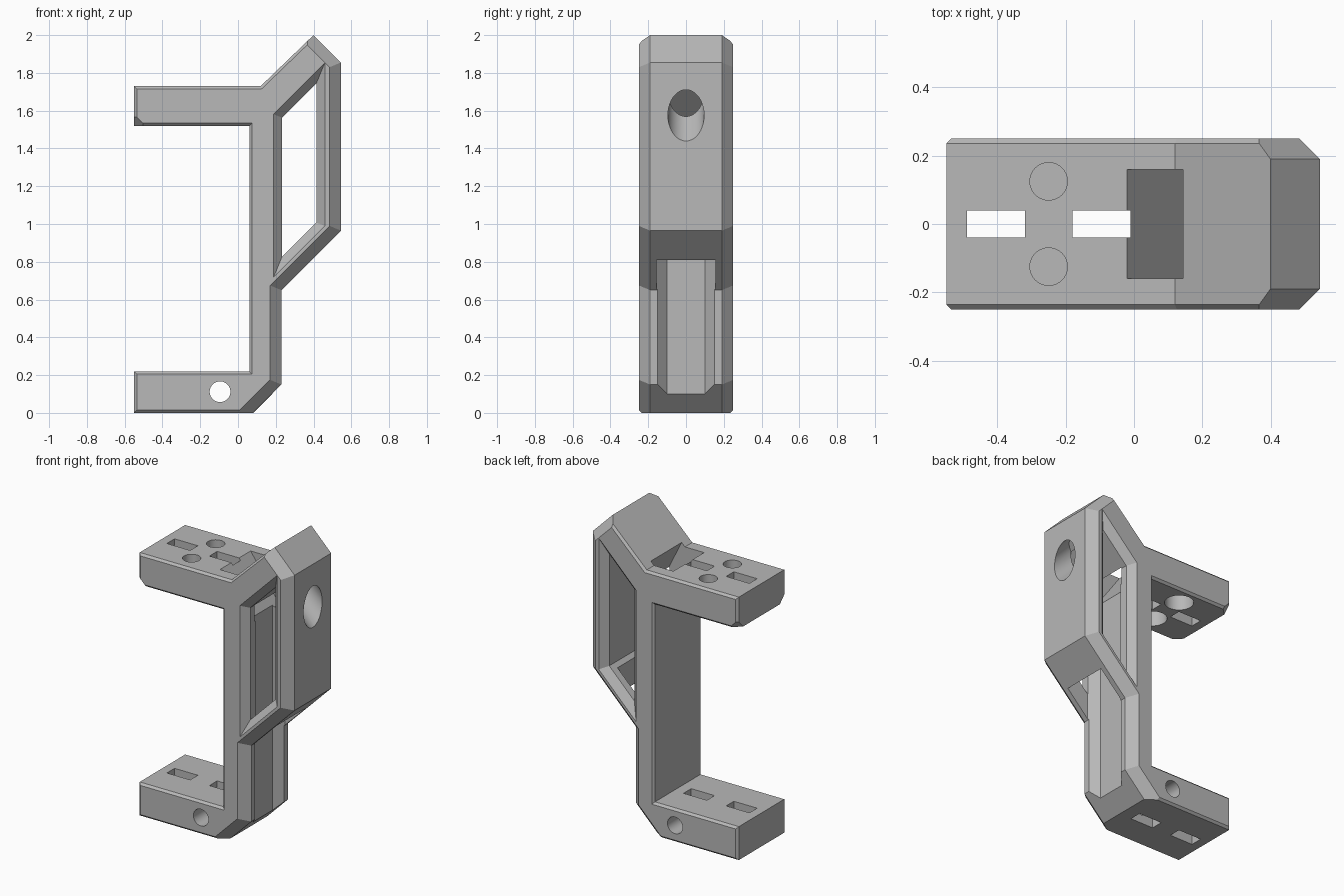
import bpy, bmesh
from math import radians
from mathutils import Vector

cube = bpy.data.objects.get("Cube")
if cube:
    bpy.data.objects.remove(cube, do_unlink=True)

grey = bpy.data.materials.new("plain grey")
grey.use_nodes = True
grey.diffuse_color = (0.48, 0.48, 0.48, 1)
grey.node_tree.nodes["Principled BSDF"].inputs["Base Color"].default_value = (0.48, 0.48, 0.48, 1)


def inset(points, d):
    """Offset a counter-clockwise outline inwards by d."""
    pts = [Vector(p) for p in points]
    out = []
    for i, p in enumerate(pts):
        a = (p - pts[i - 1]).normalized()
        b = (pts[(i + 1) % len(pts)] - p).normalized()
        na, nb = Vector((-a.y, a.x)), Vector((-b.y, b.x))
        out.append(p + (na + nb) * (d / (1 + na.dot(nb))))
    return out


def loft(name, outline, layers, upright=False):
    """Solid from an xz outline stacked along y (or an xy outline along z)."""
    bm = bmesh.new()
    rings = []
    for level, d in layers:
        ring = inset(outline, d)
        rings.append([bm.verts.new((u, v, level) if upright else (u, level, v)) for u, v in ring])
    n = len(outline)
    for r, s in zip(rings, rings[1:]):
        for i in range(n):
            j = (i + 1) % n
            bm.faces.new((r[i], r[j], s[j], s[i]))
    bm.faces.new(rings[0])
    bm.faces.new(rings[-1])
    return finish(name, bm)


def finish(name, bm):
    bmesh.ops.recalc_face_normals(bm, faces=bm.faces)
    mesh = bpy.data.meshes.new(name)
    bm.to_mesh(mesh)
    bm.free()
    mesh.materials.append(grey)
    obj = bpy.data.objects.new(name, mesh)
    bpy.context.collection.objects.link(obj)
    return obj


def rod(name, start, end, radius):
    """Round cutter between two points."""
    start, end = Vector(start), Vector(end)
    axis = end - start
    bm = bmesh.new()
    bmesh.ops.create_cone(bm, cap_ends=True, segments=40, radius1=radius,
                          radius2=radius, depth=axis.length)
    turn = axis.to_track_quat("Z", "Y").to_matrix().to_4x4()
    turn.translation = (start + end) / 2
    bm.transform(turn)
    return finish(name, bm)


def block(name, x0, x1, y, z0, z1):
    return loft(name, [(x0, z0), (x1, z0), (x1, z1), (x0, z1)], [(-y, 0), (y, 0)])


def combine(body, tool, operation="DIFFERENCE"):
    tool.hide_render = True
    mod = body.modifiers.new(tool.name, "BOOLEAN")
    mod.operation, mod.solver, mod.object = operation, "EXACT", tool
    bpy.ops.object.modifier_apply(modifier=mod.name)
    bpy.data.objects.remove(tool, do_unlink=True)


# Bracket body with a fine chamfer round both side faces
bracket = loft("bracket", [
    (-0.55, 0), (0.08, 0), (0.23, 0.15), (0.23, 0.65), (0.545, 0.965), (0.545, 1.855),
    (0.4, 2.0), (0.12, 1.73), (-0.55, 1.73), (-0.55, 1.52), (0.06, 1.52),
    (0.06, 0.22), (-0.55, 0.22)],
    [(-0.25, 0.014), (-0.236, 0), (0.236, 0), (0.25, 0.014)])
bpy.context.view_layer.objects.active = bracket
bracket.select_set(True)

# Broad chamfers down the outer edge
envelope = loft("envelope", [
    (-1, -0.5), (-0.42, -0.5), (0.23, 0.15), (0.23, 0.65), (0.545, 0.965),
    (0.545, 1.855), (-0.1, 2.5), (-1, 2.5)],
    [(-0.27, 0.08), (-0.19, 0), (0.19, 0), (0.27, 0.08)])
combine(bracket, envelope, "INTERSECT")

# Side window with flared rims
combine(bracket, loft("window", [
    (0.233, 0.826), (0.415, 1.008), (0.415, 1.745), (0.233, 1.563)],
    [(-0.26, -0.055), (-0.205, 0), (0.205, 0), (0.26, -0.055)]))

# Strap groove up the post, and the slanted slot out through the top
combine(bracket, loft("groove", [
    (0.18, -0.1), (0.235, -0.155), (0.39, -0.155), (0.39, 0.155), (0.235, 0.155), (0.18, 0.1)],
    [(0.01, 0), (1.54, 0)], upright=True))
combine(bracket, loft("top_slot", [
    (-0.06, 1.786), (0.19, 1.436), (0.28, 1.48), (0.1, 1.84)], [(-0.16, 0), (0.16, 0)]))

# Slanted screw hole and its wider access hole
combine(bracket, rod("screw_hole", (0.16, 0, 1.96), (0.44, 0, 1.68), 0.055))
combine(bracket, rod("access_hole", (0.405, 0, 1.715), (0.705, 0, 1.415), 0.096))

# Holes and slots in both arms
for z0, z1, zc, radius in ((-0.05, 0.3, 0.112, 0.078), (1.45, 1.8, 1.625, 0.055)):
    for x in (-0.41, -0.095):
        combine(bracket, rod("cross_hole", (x, -0.3, zc), (x, 0.3, zc), 0.055))
    for y in (-0.125, 0.125):
        combine(bracket, rod("arm_hole", (-0.25, y, z0), (-0.25, y, z1), radius))
    for x in (-0.49, -0.18):
        combine(bracket, block("arm_slot", x, x + 0.17, 0.04, z0, z1))

# Counterbores and clipped corners under the top arm
for side in (-1, 1):
    y = 0.125 * side
    combine(bracket, rod("counterbore", (-0.25, y, 1.45), (-0.25, y, 1.62), 0.088))
    bm = bmesh.new()
    tip = Vector((-0.6, 0.3 * side, 1.45))
    arms = [Vector((0.23, 0, 0)), Vector((0, -0.23 * side, 0)), Vector((0, 0, 0.23))]
    corners = [bm.verts.new(tip)] + [bm.verts.new(tip + a) for a in arms]
    for skip in range(4):
        bm.faces.new([v for i, v in enumerate(corners) if i != skip])
    combine(bracket, finish("corner_clip", bm))

bpy.ops.object.shade_smooth_by_angle(angle=radians(20))
